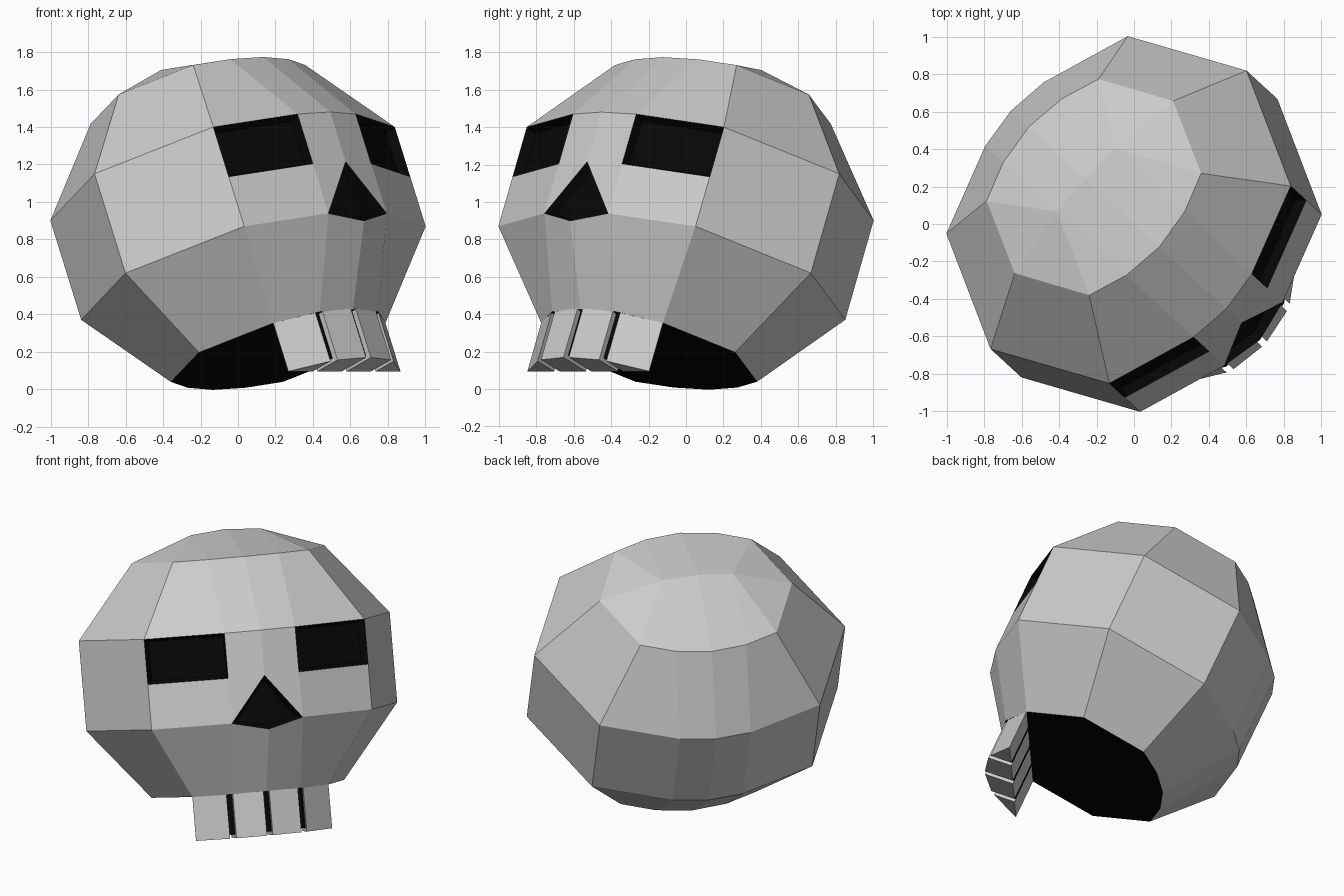
import bpy, bmesh
from math import radians, sin, cos
from mathutils import Vector

if "Cube" in bpy.data.objects:
    bpy.data.objects.remove(bpy.data.objects["Cube"])

# Frame of the head: looks to the front right and is tipped back
YAW, TILT = radians(47.4), radians(22.9)
SIDE = Vector((cos(YAW), sin(YAW), 0))
FLAT = Vector((sin(YAW), -cos(YAW), 0))
UP0 = Vector((0, 0, 1))
FRONT = FLAT * cos(TILT) + UP0 * sin(TILT)
UP = UP0 * cos(TILT) - FLAT * sin(TILT)
CENTRE = Vector((0, 0, 0.885))

black = bpy.data.materials.new("black")
black.diffuse_color = (0.002, 0.002, 0.002, 1)
black.use_nodes = True
black.node_tree.nodes["Principled BSDF"].inputs["Base Color"].default_value = black.diffuse_color
grey = bpy.data.materials.new("grey")
grey.diffuse_color = (0.8, 0.8, 0.8, 1)
grey.use_nodes = True
grey.node_tree.nodes["Principled BSDF"].inputs["Base Color"].default_value = grey.diffuse_color


def place(s, f, u):
    return CENTRE + SIDE * s + FRONT * f + UP * u


def finish(bm, name, mats):
    me = bpy.data.meshes.new(name)
    bm.to_mesh(me)
    bm.free()
    for m in mats:
        me.materials.append(m)
    ob = bpy.data.objects.new(name, me)
    bpy.context.collection.objects.link(ob)
    return ob


Q = 0.23  # side position of the inner columns


def ring(bm, u, side, cs, cf, qf, mf, jaw=0.0, mid_drop=0.0):
    """Twelve points round the head: side, five in front, side, five behind."""
    front = [(-cs, cf, u), (-Q, qf + jaw, u), (0, mf + jaw, u - mid_drop),
             (Q, qf + jaw, u), (cs, cf, u)]
    back = [(cs, -cf, u), (Q, -qf, u), (0, -mf, u), (-Q, -qf, u), (-cs, -cf, u)]
    pts = [(-side, 0, u)] + front + [(side, 0, u)] + back
    return [bm.verts.new(place(*p)) for p in pts]


# Skull shell
bm = bmesh.new()
wide = (1.01, 0.716, 0.642, 0.82, 0.848)
small = (0.625, 0.442, 0.404, 0.484, 0.514)
top = ring(bm, 0.748, *small)
brow = ring(bm, 0.288, *wide)
middle = ring(bm, 0.0, *wide)
cheek = ring(bm, -0.288, *wide, mid_drop=0.055)
base = ring(bm, -0.748, *small, jaw=0.075)

dark = []
for a, b in ((top, brow), (brow, middle), (middle, cheek), (cheek, base)):
    for i in range(12):
        j = (i + 1) % 12
        if a is middle and i in (2, 3):
            # nose: the lower triangle of each middle panel
            m, o = (3, 2) if i == 2 else (3, 4)
            bm.faces.new((a[o], a[m], b[o]))
            dark.append(bm.faces.new((a[m], b[m], b[o])))
            continue
        f = bm.faces.new((a[i], a[j], b[j], b[i]))
        if a is brow and i in (1, 4):
            dark.append(f)

# Crown, folded along a short ridge
ridge = [bm.verts.new(place(s, 0, u)) for s, u in ((-Q, 0.89), (0, 0.91), (Q, 0.89))]
for idx in ((0, 1, 2, 3, 4, 5, 6), (0, 11, 10, 9, 8, 7, 6)):
    t = [top[i] for i in idx]
    for tri in ((t[0], t[1], ridge[0]), (t[1], t[2], ridge[0]),
                (t[2], t[3], ridge[1], ridge[0]), (t[3], t[4], ridge[2], ridge[1]),
                (t[4], t[5], ridge[2]), (t[5], t[6], ridge[2])):
        bm.faces.new(tri)

# Dark underside
under = bm.faces.new(base)
under.material_index = 1
bmesh.ops.recalc_face_normals(bm, faces=bm.faces[:])

# Sunken eyes and nose
walls = bmesh.ops.inset_region(bm, faces=dark, thickness=0.02, depth=-0.05,
                               use_boundary=True, use_even_offset=True)
for f in dark + walls["faces"]:
    f.material_index = 1
finish(bm, "skull", [grey, black])

# Teeth follow the jaw arc in front of a straight back edge
BACK = 0.402
ARC = [(0.442, 0.404), (Q, 0.557), (0.0, 0.597)]


def arc_f(s):
    s = abs(s)
    (s0, f0), (s1, f1) = ARC[:2] if s > Q else ARC[1:]
    return f0 + (f1 - f0) * (s - s0) / (s1 - s0)


def jaw_block(name, stations, low, high, mat, sink=0.0):
    bm = bmesh.new()
    outline = [(s, max(arc_f(s) - sink, BACK + 0.001)) for s in stations]
    outline += [(stations[-1], BACK), (stations[0], BACK)]
    lo = [bm.verts.new(place(s, f, low)) for s, f in outline]
    hi = [bm.verts.new(place(s, f, high)) for s, f in outline]
    bm.faces.new(lo)
    bm.faces.new(hi)
    n = len(lo)
    for i in range(n):
        j = (i + 1) % n
        bm.faces.new((lo[i], lo[j], hi[j], hi[i]))
    bmesh.ops.recalc_face_normals(bm, faces=bm.faces[:])
    return finish(bm, name, [mat])


GAP = 0.019
for n, (s0, s1) in enumerate(((-0.442, -Q - GAP), (-Q + GAP, -GAP),
                              (GAP, Q - GAP), (Q + GAP, 0.442))):
    jaw_block(f"tooth_{n + 1}", (s0, s1), -1.028, -0.745, grey)
for n, c in enumerate((-Q, 0.0, Q)):
    jaw_block(f"tooth_gap_{n + 1}", (c - GAP, c, c + GAP), -1.005, -0.735, black, 0.03)
